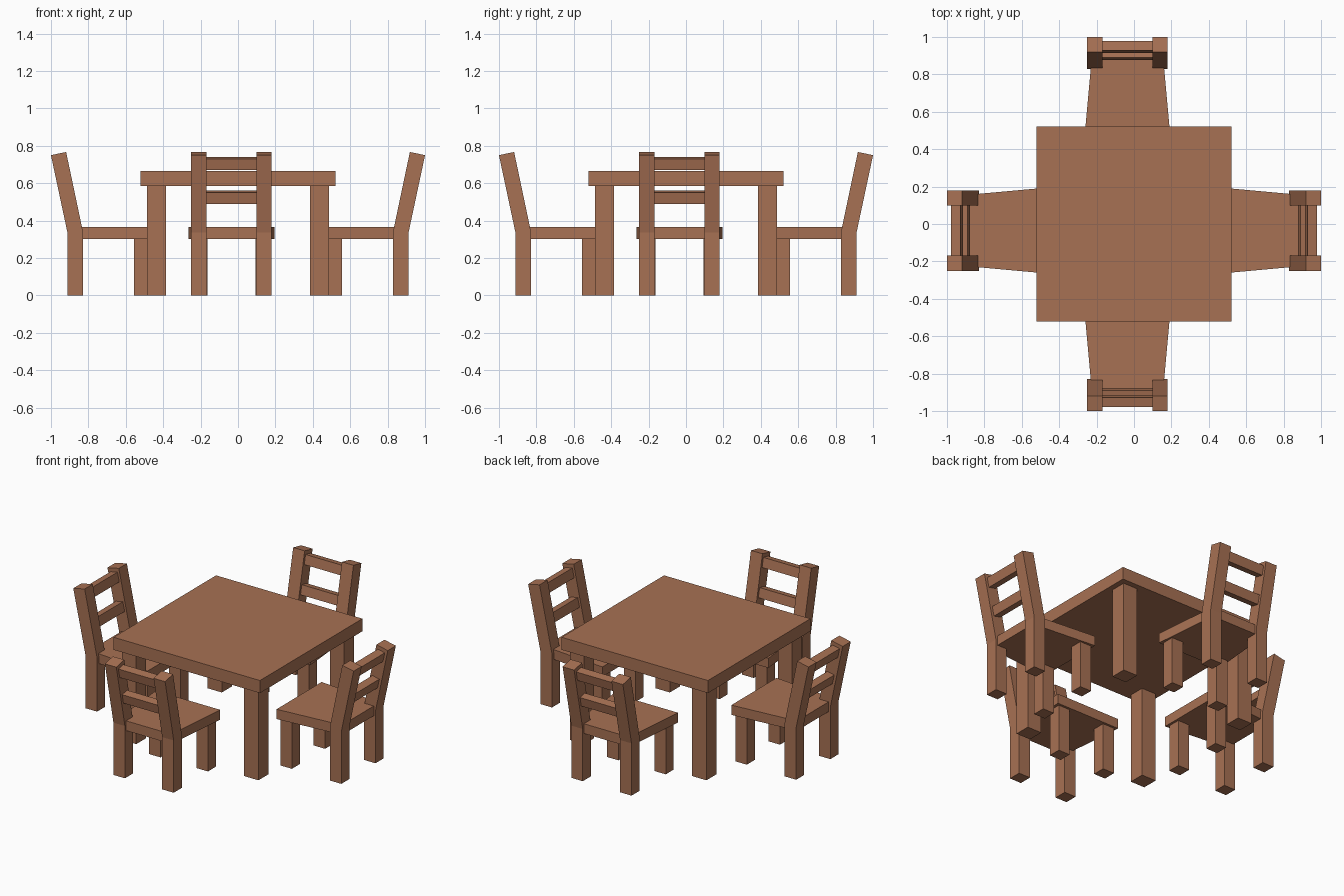
import bpy, bmesh, math
from mathutils import Matrix, Vector

if "Cube" in bpy.data.objects:
    bpy.data.objects.remove(bpy.data.objects["Cube"])

wood = bpy.data.materials.new("brown wood")
wood.diffuse_color = (0.39, 0.165, 0.087, 1)
wood.use_nodes = True
wood.node_tree.nodes["Principled BSDF"].inputs["Base Color"].default_value = wood.diffuse_color


def prism(name, points, sweep, matrix=Matrix()):
    """Solid made by sweeping a flat outline along a vector."""
    bm = bmesh.new()
    face = bm.faces.new([bm.verts.new(p) for p in points])
    ext = bmesh.ops.extrude_face_region(bm, geom=[face])
    moved = [v for v in ext["geom"] if isinstance(v, bmesh.types.BMVert)]
    bmesh.ops.translate(bm, verts=moved, vec=Vector(sweep))
    bmesh.ops.recalc_face_normals(bm, faces=bm.faces)
    bm.transform(matrix)
    mesh = bpy.data.meshes.new(name)
    bm.to_mesh(mesh)
    bm.free()
    mesh.materials.append(wood)
    obj = bpy.data.objects.new(name, mesh)
    bpy.context.collection.objects.link(obj)
    return obj


def box(name, x0, x1, y0, y1, z0, z1, matrix=Matrix()):
    return prism(name, [(x0, y0, z0), (x1, y0, z0), (x1, y1, z0), (x0, y1, z0)],
                 (0, 0, z1 - z0), matrix)


# Table
box("table_top", -0.522, 0.522, -0.522, 0.522, 0.585, 0.666)
for sx in (-1, 1):
    for sy in (-1, 1):
        box("table_leg", sx * 0.385, sx * 0.487, sy * 0.385, sy * 0.487, 0, 0.585)

# Chair side profile: upright rear leg that bends back into the backrest post
POST = [(0.83, 0), (0.912, 0), (0.912, 0.337), (1.0, 0.75), (0.919, 0.767), (0.83, 0.345)]
# Leaning backrest slat, lower one; the upper one is shifted along the post
SLAT = [(0.94, 0.55), (0.89, 0.56), (0.877, 0.50), (0.927, 0.49)]


def chair(angle, shift):
    m = Matrix.Translation(shift) @ Matrix.Rotation(angle, 4, 'Z')
    # Tapered seat, wider at the front
    prism("chair_seat", [(0.46, -0.23, 0.303), (0.90, -0.19, 0.303),
                         (0.90, 0.19, 0.303), (0.46, 0.23, 0.303)], (0, 0, 0.063), m)
    for s in (-1, 1):
        prism("chair_back_post", [(x, s * 0.133, z) for x, z in POST], (0, s * 0.082, 0), m)
        box("chair_front_leg", 0.475, 0.556, s * 0.128, s * 0.21, 0, 0.303, m)
    for k in (0, 1):
        prism("chair_back_slat", [(x + k * 0.0385, -0.14, z + k * 0.18) for x, z in SLAT],
              (0, 0.28, 0), m)


# Four chairs, each sitting slightly off the table's centre line
for i in range(4):
    chair(i * math.pi / 2, (0, -0.035, 0) if i % 2 == 0 else (-0.035, 0, 0))
